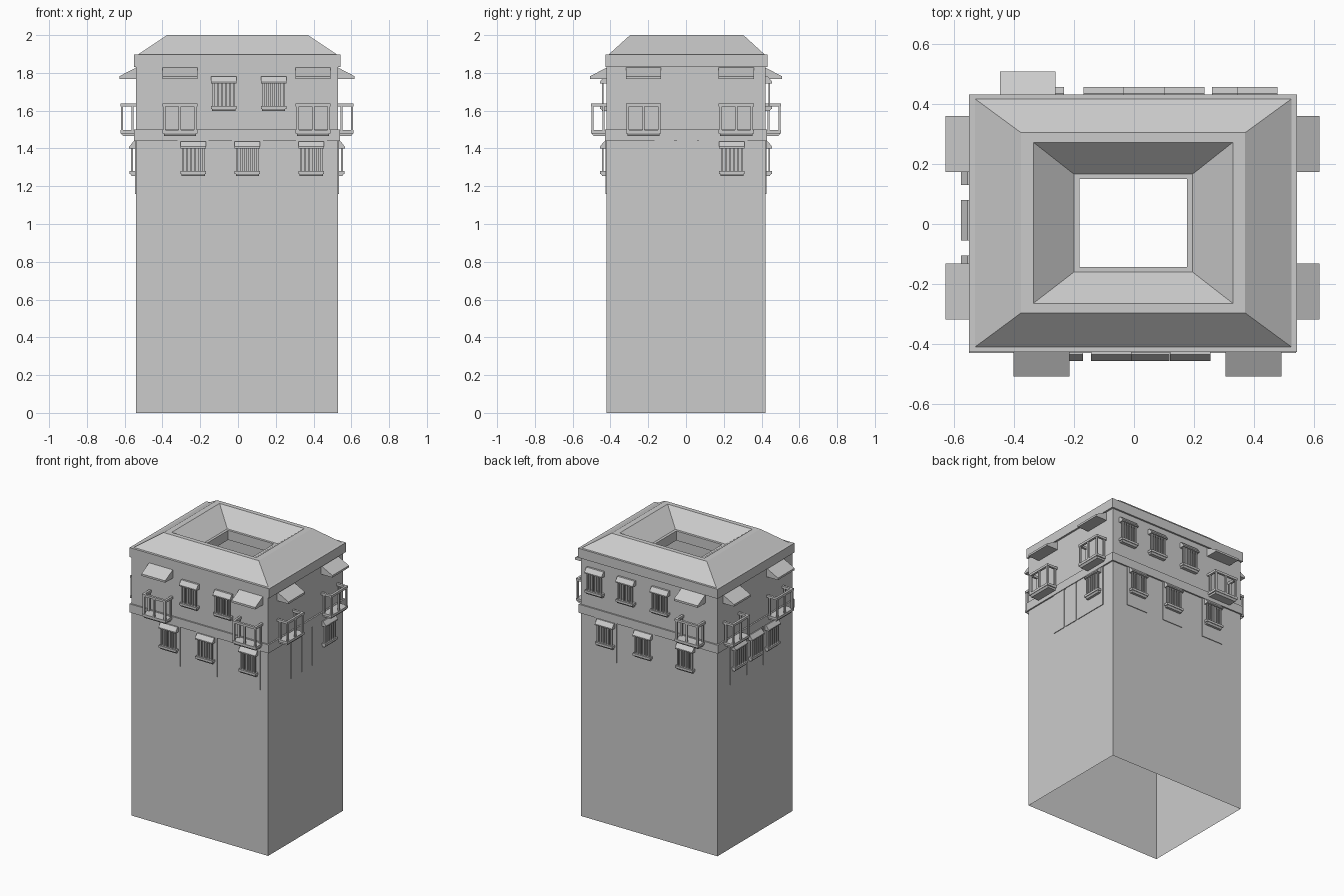
import bpy, bmesh
from mathutils import Vector

if "Cube" in bpy.data.objects:
    bpy.data.objects.remove(bpy.data.objects["Cube"])

X0, X1, Y0, Y1 = -0.54, 0.53, -0.42, 0.42   # wall planes

# local facade coordinates: u along the wall, d outwards, z up
SIDES = {
    "front": lambda u, d, z: Vector((u, Y0 - d, z)),
    "back": lambda u, d, z: Vector((u, Y1 + d, z)),
    "right": lambda u, d, z: Vector((X1 + d, u, z)),
    "left": lambda u, d, z: Vector((X0 - d, u, z)),
}


def finish(bm, name):
    bmesh.ops.recalc_face_normals(bm, faces=bm.faces)
    me = bpy.data.meshes.new(name)
    bm.to_mesh(me)
    bm.free()
    ob = bpy.data.objects.new(name, me)
    bpy.context.collection.objects.link(ob)
    return ob


def loft(name, rings):
    """Skin rectangular rings (x0, x1, y0, y1, z)."""
    bm = bmesh.new()
    prev = None
    for x0, x1, y0, y1, z in rings:
        cur = [bm.verts.new(p) for p in
               ((x0, y0, z), (x1, y0, z), (x1, y1, z), (x0, y1, z))]
        if prev:
            for i in range(4):
                j = (i + 1) % 4
                bm.faces.new((prev[i], prev[j], cur[j], cur[i]))
        prev = cur
    return finish(bm, name)


def wall_ring(z, g=0.0):
    return (X0 - g, X1 + g, Y0 - g, Y1 + g, z)


def prism(bm, side, u0, u1, profile):
    """Extrude a (d, z) profile along the wall from u0 to u1."""
    f = SIDES[side]
    a = [bm.verts.new(f(u0, d, z)) for d, z in profile]
    b = [bm.verts.new(f(u1, d, z)) for d, z in profile]
    bm.faces.new(a)
    bm.faces.new(b[::-1])
    for i in range(len(a)):
        j = (i + 1) % len(a)
        bm.faces.new((a[i], b[i], b[j], a[j]))


def box(bm, side, u0, u1, d0, d1, z0, z1):
    prism(bm, side, u0, u1, [(d0, z0), (d1, z0), (d1, z1), (d0, z1)])


def barred_window(side, u, z):
    """Small window bay: sloped hood, bars and stepped sill; z is the bottom."""
    bm = bmesh.new()
    w = 0.0675
    prism(bm, side, u - w, u + w,
          [(0, z + .148), (.036, z + .148), (.036, z + .156), (.014, z + .184), (0, z + .184)])
    box(bm, side, u - w, u + w, 0, .034, z + .012, z + .028)
    prism(bm, side, u - w + .006, u + w - .006,
          [(0, z), (.022, z), (.03, z + .012), (0, z + .012)])
    for i in range(6):
        c = u - .054 + .108 * i / 5
        box(bm, side, c - .005, c + .005, .016, .026, z + .028, z + .148)
    finish(bm, side + "_barred_window")


def balcony(side, u):
    """Balcony with slab, posts and handrail."""
    bm = bmesh.new()
    w, D = .093, .082
    box(bm, side, u - w, u + w, 0, D, 1.48, 1.497)
    prism(bm, side, u - w + .008, u + w - .008,
          [(0, 1.467), (D - .012, 1.467), (D - .003, 1.48), (0, 1.48)])
    # handrail: front and two returns
    box(bm, side, u - w, u + w, D - .016, D, 1.622, 1.638)
    for s in (-1, 1):
        e = sorted((u + s * w, u + s * (w - .016)))
        box(bm, side, e[0], e[1], 0, D - .016, 1.622, 1.638)
        for d in (.012, D - .013):
            c = u + s * (w - .01)
            box(bm, side, c - .007, c + .007, d, d + .011, 1.497, 1.622)
        c = u + s * .012
    box(bm, side, u - .006, u + .006, D - .013, D - .002, 1.497, 1.622)
    finish(bm, side + "_balcony")

    # wedge awning above
    bm = bmesh.new()
    prism(bm, side, u - w, u + w,
          [(0, 1.768), (.088, 1.768), (.088, 1.782), (0, 1.828)])
    finish(bm, side + "_awning")


def panel(side, u0, u1):
    bm = bmesh.new()
    box(bm, side, u0, u1, 0, .005, 1.16, 1.44)
    finish(bm, side + "_wall_panel")


# tower shell, open at the base
loft("lower_walls", [wall_ring(0), wall_ring(1.44)])
loft("floor_band", [wall_ring(1.44), wall_ring(1.44, .01),
                    wall_ring(1.5, .01), wall_ring(1.5)])
loft("upper_walls", [wall_ring(1.5), wall_ring(1.83)])

# cornice and ring roof around the open courtyard
loft("roof", [
    wall_ring(1.83),
    (-.55, .543, -.427, .432, 1.83),
    (-.55, .543, -.427, .432, 1.897),
    (-.53, .525, -.41, .417, 1.897),
    (-.376, .37, -.296, .304, 2.0),
    (-.335, .329, -.264, .272, 2.0),
    (-.2, .195, -.16, .166, 1.897),
    (-.182, .176, -.143, .15, 1.897),
    (-.182, .176, -.143, .15, 1.83),
])

# facade layout
LOWER = {"front": (-.237, .05, .388), "back": (-.3, .033, .328),
         "right": (.243,), "left": (-.172, .0125, .197)}
UPPER = {"front": (-.075, .188), "back": (-.1, .167, .41)}
BALCONIES = {"front": (-.308, .398), "back": (-.354,),
             "right": (-.225, .266), "left": (-.225, .266)}

for side in SIDES:
    for u in LOWER[side]:
        barred_window(side, u, 1.253)
        panel(side, u - .082, u + .082)
    for u in UPPER.get(side, ()):
        barred_window(side, u, 1.597)
    for u in BALCONIES[side]:
        balcony(side, u)

# flat door panels on the right wall
for u in (-.115, .005, .122):
    panel("right", u - .052, u + .052)
